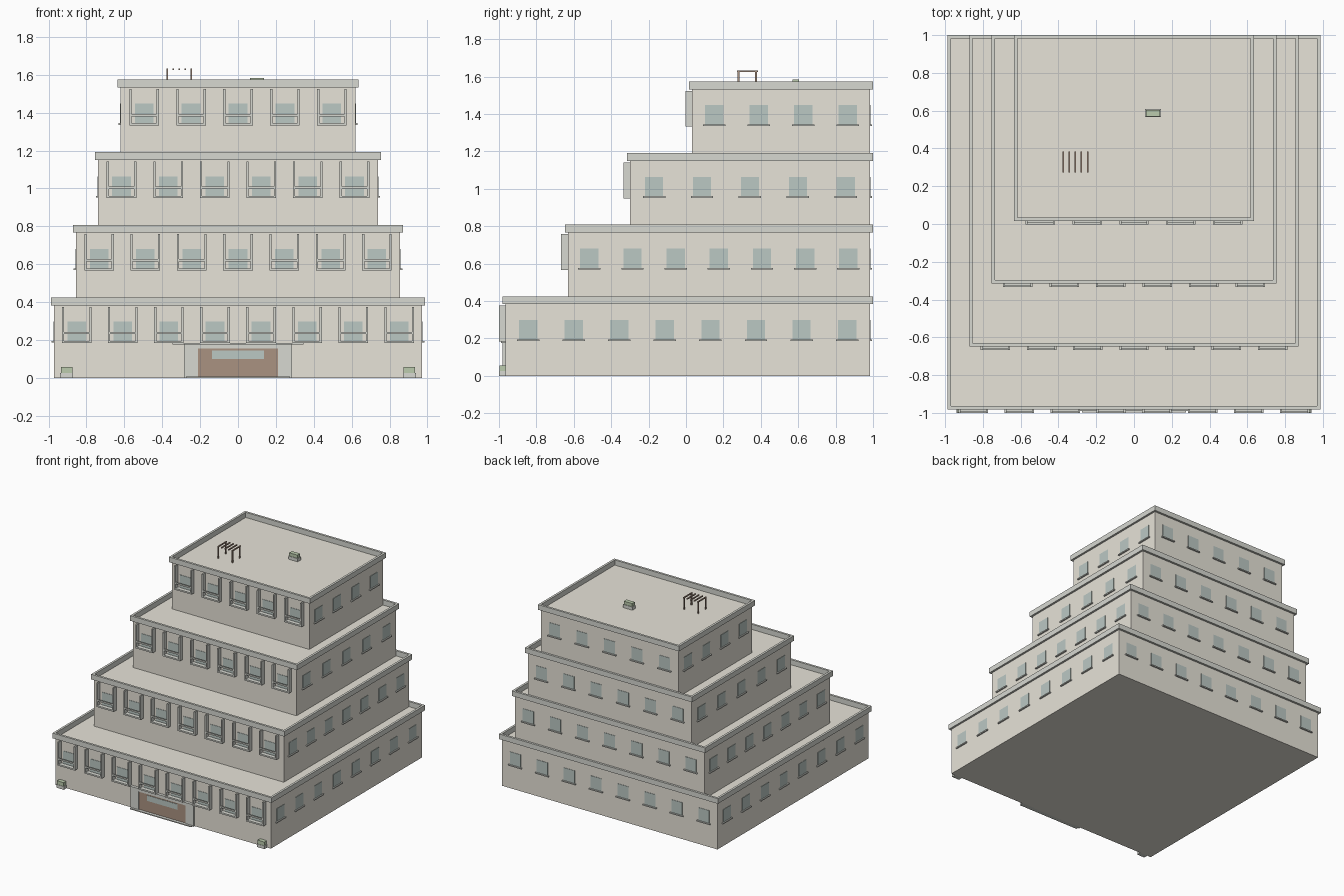
import bpy, bmesh

if "Cube" in bpy.data.objects:
    bpy.data.objects.remove(bpy.data.objects["Cube"])

def mat(name, r, g, b):
    m = bpy.data.materials.new(name)
    m.diffuse_color = (r, g, b, 1)
    m.use_nodes = True
    m.node_tree.nodes["Principled BSDF"].inputs["Base Color"].default_value = m.diffuse_color
    return m

WALL = mat("plaster", 0.80, 0.77, 0.69)
TRIM = mat("trim", 0.68, 0.69, 0.64)
GLASS = mat("glass", 0.50, 0.58, 0.55)
WOOD = mat("wood", 0.40, 0.29, 0.22)
GREEN = mat("foliage", 0.50, 0.60, 0.42)

def boxes(name, material, items):
    """One object from boxes given as (x0, x1, y0, y1, z0, z1)."""
    bm = bmesh.new()
    for x0, x1, y0, y1, z0, z1 in items:
        vs = bmesh.ops.create_cube(bm, size=1)["verts"]
        for v in vs:
            v.co.x = x1 if v.co.x > 0 else x0
            v.co.y = y1 if v.co.y > 0 else y0
            v.co.z = z1 if v.co.z > 0 else z0
    me = bpy.data.meshes.new(name)
    bm.to_mesh(me)
    bm.free()
    me.materials.append(material)
    ob = bpy.data.objects.new(name, me)
    bpy.context.collection.objects.link(ob)
    return ob

def spread(a, b, n):
    return [a + (b - a) * (i + 0.5) / n for i in range(n)]

BACK = 0.983
H = 0.383
# half width, front y, windows across front/back, windows along sides
TIERS = [(0.972, -0.965, 8, 8), (0.856, -0.632, 7, 7),
         (0.738, -0.299, 6, 5), (0.620, 0.033, 5, 4)]

for i, (w, f, nx, ny) in enumerate(TIERS):
    z, tag = i * H, f"_{i + 1}"
    top = z + H
    boxes("storey" + tag, WALL, [(-w, w, f, BACK, z, top)])

    # parapet ring around the terrace
    o, t = 0.016, 0.018
    X, F, B = w + o, f - o, BACK + o + 0.001
    p0, p1 = top, top + 0.042
    boxes("parapet" + tag, TRIM, [
        (-X, X, F, F + t, p0, p1), (-X, X, B - t, B, p0, p1),
        (-X, -X + t, F + t, B - t, p0, p1), (X - t, X, F + t, B - t, p0, p1)])

    # windows and sills
    g0, g1, gw, gd = z + 0.195, z + 0.298, 0.049, 0.003
    s0, sw, sd = z + 0.186, 0.060, 0.012
    glass, sills, balcony = [], [], []
    for x in spread(-w, w, nx):
        glass.append((x - gw, x + gw, f - gd, f + 0.01, g0, g1))
        glass.append((x - gw, x + gw, BACK - 0.01, BACK + gd, g0, g1))
        sills.append((x - sw, x + sw, BACK - 0.01, BACK + sd, s0, g0))
        # balcony: side fins, floor slab, front rail
        y, hw, ft = f - 0.035, 0.078, 0.011
        for s in (-1, 1):
            a, b = sorted((x + s * hw, x + s * (hw - ft)))
            balcony.append((a, b, y, f + 0.005, z + 0.183, z + 0.375))
        balcony.append((x - hw + ft, x + hw - ft, y, f + 0.005, z + 0.183, z + 0.195))
        balcony.append((x - hw + ft, x + hw - ft, y, y + 0.010, z + 0.231, z + 0.243))
    for y in spread(f, BACK, ny):
        for s in (-1, 1):
            a, b = sorted((s * (w - 0.01), s * (w + gd)))
            glass.append((a, b, y - gw, y + gw, g0, g1))
            a, b = sorted((s * (w - 0.01), s * (w + sd)))
            sills.append((a, b, y - sw, y + sw, s0, g0))
    boxes("window_glass" + tag, GLASS, glass)
    boxes("window_sills" + tag, TRIM, sills)
    boxes("balconies" + tag, TRIM, balcony)

# entrance
f = TIERS[0][1]
boxes("entrance_frame", TRIM, [
    (-0.285, -0.212, f - 0.016, f + 0.005, 0, 0.177),
    (0.212, 0.285, f - 0.016, f + 0.005, 0, 0.177),
    (-0.212, 0.212, f - 0.016, f + 0.005, 0.155, 0.177)])
boxes("entrance_door", WOOD, [(-0.212, 0.212, f - 0.009, f + 0.005, 0.004, 0.155)])
boxes("door_glass", GLASS, [(-0.138, 0.138, f - 0.012, f, 0.098, 0.143)])
boxes("entrance_canopy", TRIM, [(-0.347, 0.347, f - 0.024, f + 0.005, 0.176, 0.183)])
boxes("entrance_step", TRIM, [(-0.275, 0.275, f - 0.033, f + 0.005, 0, 0.008)])

# ground planters either side
for side, x in (("left", -0.905), ("right", 0.905)):
    boxes("planter_" + side, TRIM, [(x - 0.034, x + 0.034, -1.0, f + 0.002, 0, 0.026)])
    boxes("shrub_" + side, GREEN, [(x - 0.030, x + 0.030, -0.997, f + 0.002, 0.026, 0.056)])

# roof pergola: four posts and five slats
r = 4 * H
xs = [-0.374 + 0.032 * k for k in range(5)]
boxes("pergola_posts", WOOD, [
    (x - 0.004, x + 0.004, y - 0.005, y + 0.005, r, r + 0.092)
    for x in (xs[0], xs[-1]) for y in (0.281, 0.375)])
boxes("pergola_slats", WOOD, [
    (x - 0.004, x + 0.004, 0.273, 0.384, r + 0.092, r + 0.101) for x in xs])

# roof planter
boxes("roof_planter", TRIM, [(0.058, 0.142, 0.566, 0.608, r, r + 0.026)])
boxes("roof_shrub", GREEN, [(0.063, 0.137, 0.570, 0.604, r + 0.026, r + 0.052)])
